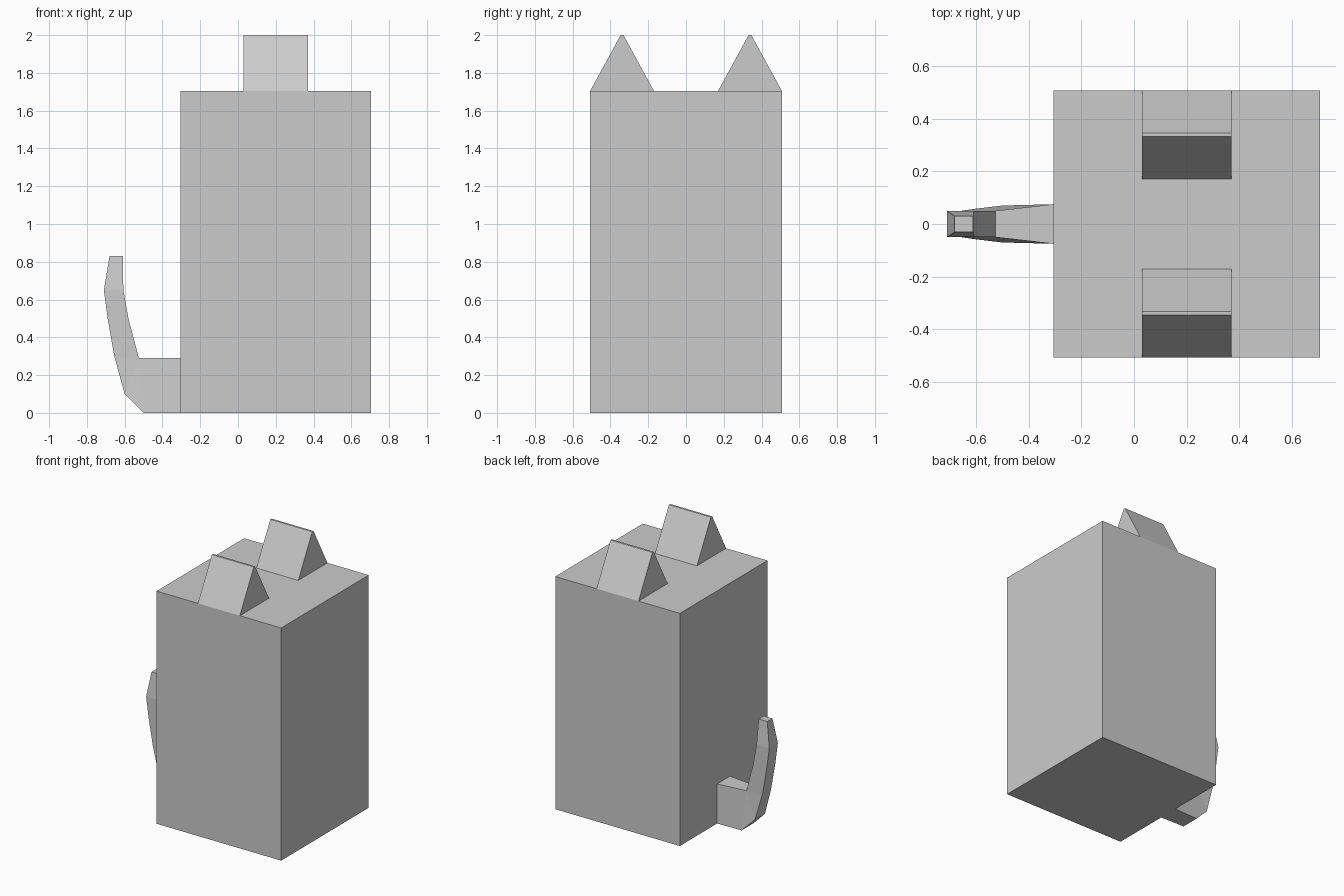
import bpy, bmesh

if "Cube" in bpy.data.objects:
    bpy.data.objects.remove(bpy.data.objects["Cube"])


def loft(name, rings):
    """Skin a list of equal-length rings into a closed flat-shaded solid."""
    bm = bmesh.new()
    rows = [[bm.verts.new(p) for p in r] for r in rings]
    n = len(rows[0])
    for a, b in zip(rows, rows[1:]):
        for i in range(n):
            j = (i + 1) % n
            bm.faces.new((a[i], a[j], b[j], b[i]))
    bm.faces.new(rows[0])
    bm.faces.new(rows[-1])
    bmesh.ops.remove_doubles(bm, verts=bm.verts, dist=0.0005)
    bmesh.ops.recalc_face_normals(bm, faces=bm.faces)
    me = bpy.data.meshes.new(name)
    bm.to_mesh(me)
    bm.free()
    ob = bpy.data.objects.new(name, me)
    bpy.context.collection.objects.link(ob)
    return ob


def rect(x0, x1, y0, y1, z):
    return [(x0, y0, z), (x1, y0, z), (x1, y1, z), (x0, y1, z)]


# Tall box body
loft("body", [rect(-0.305, 0.705, -0.507, 0.507, z) for z in (0, 1.705)])

# Wedge ears with a narrow flat ridge
for side, name in ((-1, "ear_front"), (1, "ear_back")):
    loft(name, [rect(0.03, 0.37, side * 0.17, side * 0.507, 1.705),
                rect(0.03, 0.37, side * 0.331, side * 0.346, 2.0)])

# Curled tail: outer (x, z, half width), inner (x, z, half width)
bend = (-0.525, 0.29, 0.05)
sections = [
    ((-0.305, 0.0, 0.075), (-0.305, 0.29, 0.075)),
    ((-0.50, 0.0, 0.07), bend),
    ((-0.60, 0.10, 0.058), bend),
    ((-0.655, 0.30, 0.05), bend),
    ((-0.69, 0.50, 0.05), (-0.58, 0.50, 0.05)),
    ((-0.71, 0.65, 0.05), (-0.607, 0.65, 0.05)),
    ((-0.68, 0.83, 0.03), (-0.61, 0.83, 0.03)),
]
loft("tail", [[(o[0], -o[2], o[1]), (o[0], o[2], o[1]),
               (i[0], i[2], i[1]), (i[0], -i[2], i[1])] for o, i in sections])
